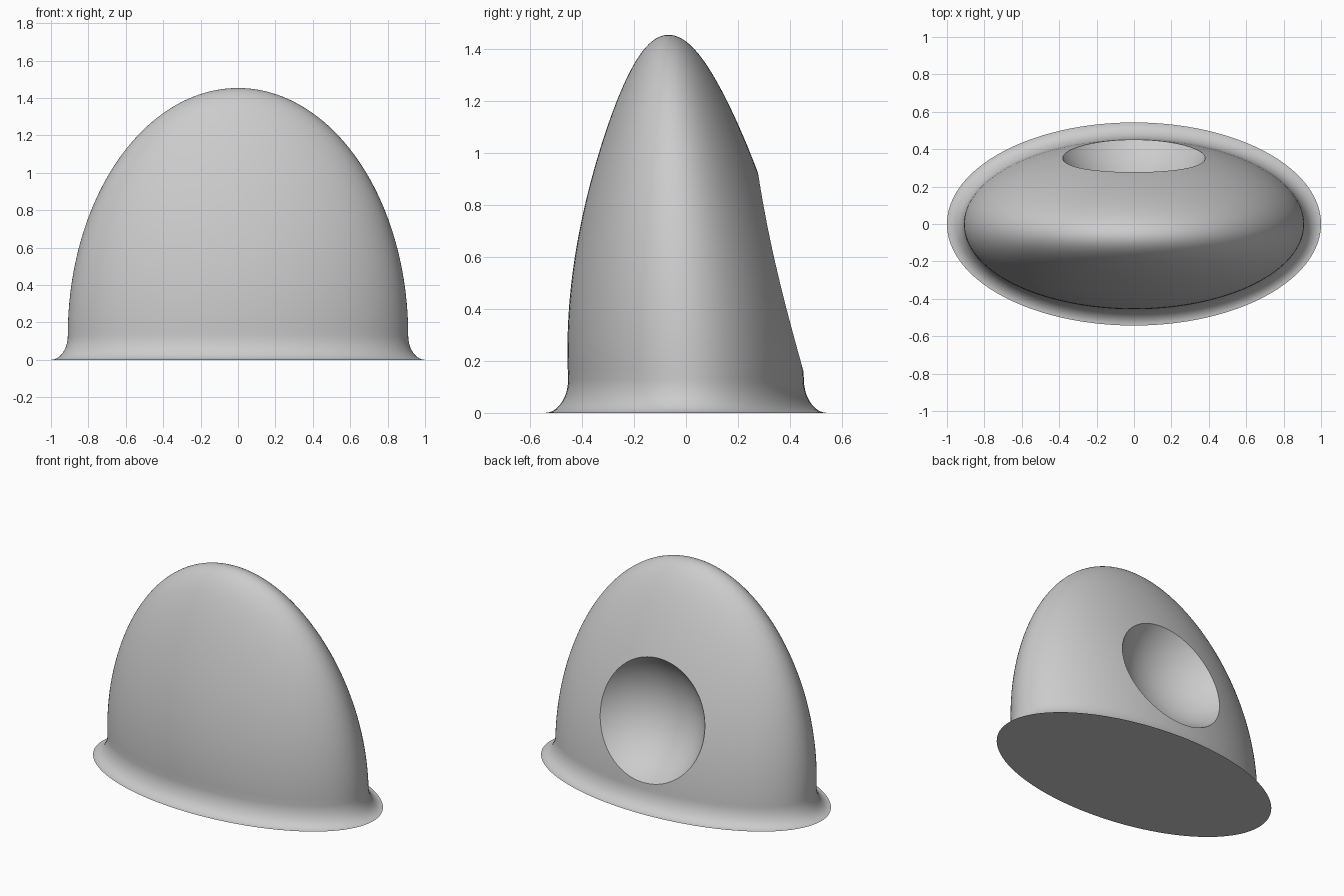
import bpy, bmesh
from math import sin, cos, pi, radians

old = bpy.data.objects.get("Cube")
if old:
    bpy.data.objects.remove(old, do_unlink=True)

# Single grey finish
grey = bpy.data.materials.new("plain_grey")
grey.use_nodes = True
colour = (0.6, 0.6, 0.6, 1)
grey.diffuse_color = colour
grey.node_tree.nodes["Principled BSDF"].inputs["Base Color"].default_value = colour

SEG = 128
FOOT, TOP = 0.13, 1.453
WIDE, DEEP, LIP = 0.91, 0.453, 0.09


def sections():
    """Elliptical sections from the floor up: half width, half depth, y centre, height."""
    # Concave flared lip
    for i in range(12):
        a = pi / 2 * i / 12
        out = LIP * (1 - sin(a))
        yield WIDE + out, DEEP + out, 0, FOOT * (1 - cos(a))
    # Dome, narrowing faster in depth and leaning forward
    for i in range(48):
        a = pi / 2 * i / 48
        c, u = cos(a), sin(a)
        yield WIDE * c, DEEP * c * (0.74 + 0.26 * c ** 3), -0.067 * u, FOOT + (TOP - FOOT) * u


# Flared dome body
bm = bmesh.new()
rings = []
for rx, ry, cy, z in sections():
    rings.append([bm.verts.new((rx * cos(2 * pi * k / SEG), cy + ry * sin(2 * pi * k / SEG), z))
                  for k in range(SEG)])
for low, high in zip(rings, rings[1:]):
    for k in range(SEG):
        n = (k + 1) % SEG
        bm.faces.new((low[k], low[n], high[n], high[k]))
apex = bm.verts.new((0, -0.067, TOP))
for k in range(SEG):
    bm.faces.new((rings[-1][k], rings[-1][(k + 1) % SEG], apex))
bm.faces.new(rings[0][::-1])
mesh = bpy.data.meshes.new("dome_body")
bm.to_mesh(mesh)
bm.free()
mesh.materials.append(grey)
body = bpy.data.objects.new("dome_body", mesh)
bpy.context.collection.objects.link(body)

# Round hollow scooped out of the back
bpy.ops.mesh.primitive_uv_sphere_add(segments=128, ring_count=64, radius=0.47,
                                     location=(0, 0.62, 0.6))
cutter = bpy.context.object
cutter.name = "hollow_cutter"
cutter.hide_render = True
cutter.data.materials.append(grey)

scoop = body.modifiers.new("back_hollow", 'BOOLEAN')
scoop.operation = 'DIFFERENCE'
scoop.solver = 'EXACT'
scoop.object = cutter

bpy.ops.object.select_all(action='DESELECT')
body.select_set(True)
bpy.context.view_layer.objects.active = body
bpy.ops.object.modifier_apply(modifier=scoop.name)
bpy.data.objects.remove(cutter, do_unlink=True)
bpy.ops.object.shade_smooth_by_angle(angle=radians(30))
